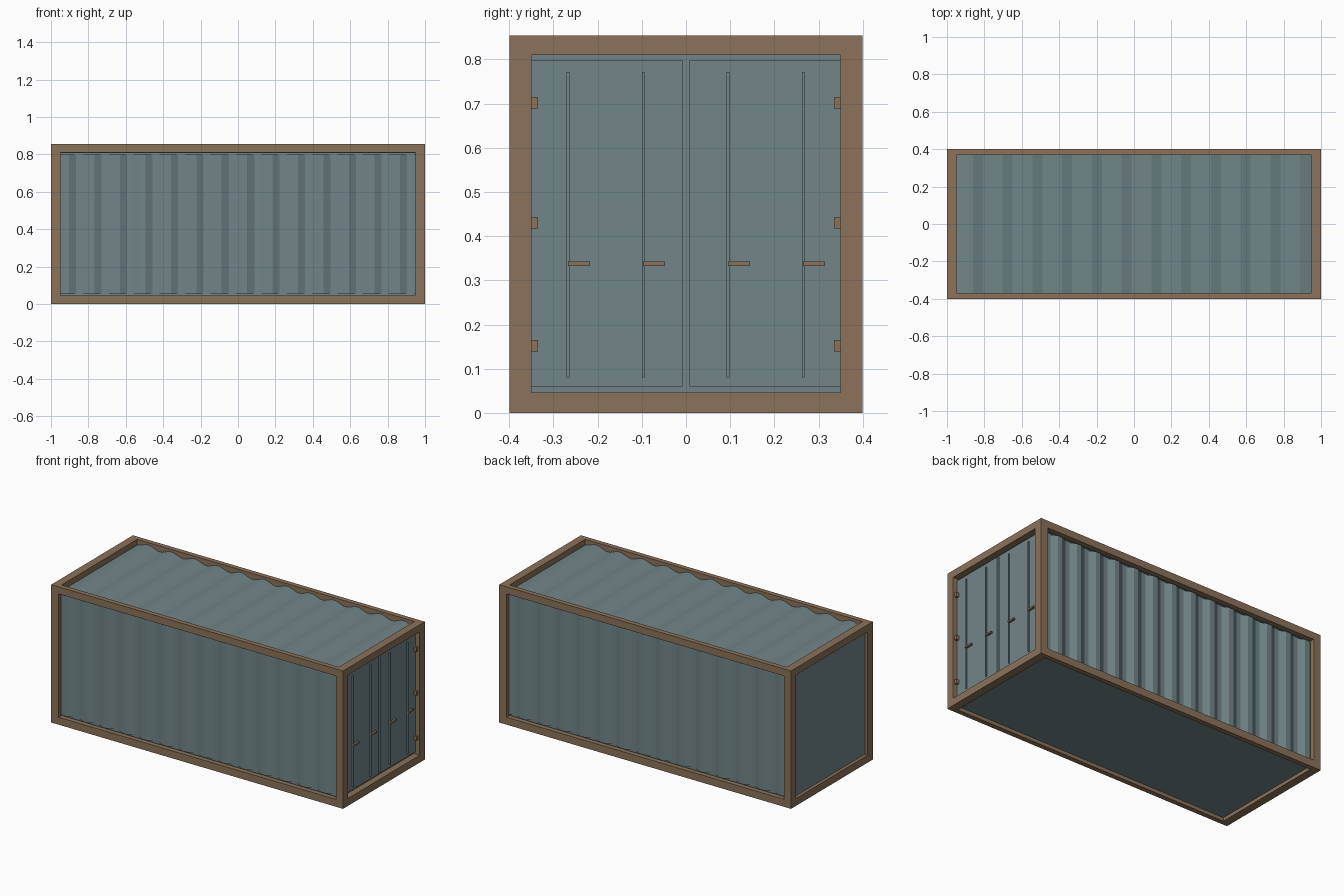
import bpy
import bmesh

if "Cube" in bpy.data.objects:
    bpy.data.objects.remove(bpy.data.objects["Cube"])


def material(name, rgb):
    m = bpy.data.materials.new(name)
    m.diffuse_color = (*rgb, 1)
    m.use_nodes = True
    m.node_tree.nodes["Principled BSDF"].inputs["Base Color"].default_value = m.diffuse_color
    return m


BROWN = material("brown_frame", (0.26, 0.17, 0.10))
SLATE = material("slate_panel", (0.165, 0.235, 0.25))


def finish(bm, name, mat):
    bmesh.ops.recalc_face_normals(bm, faces=bm.faces)
    mesh = bpy.data.meshes.new(name)
    bm.to_mesh(mesh)
    bm.free()
    mesh.materials.append(mat)
    obj = bpy.data.objects.new(name, mesh)
    bpy.context.collection.objects.link(obj)
    return obj


def box(name, x, y, z, mat):
    """Box from (min, max) ranges on each axis."""
    bm = bmesh.new()
    bmesh.ops.create_cube(bm, size=1)
    for v in bm.verts:
        v.co = [r[0] + (r[1] - r[0]) * (c + 0.5) for r, c in zip((x, y, z), v.co)]
    return finish(bm, name, mat)


def side_range(a, b, s):
    return (a, b) if s > 0 else (-b, -a)


def corrugated(name, centres, band, ridge, valley, base, end_depth, place, span):
    """Trapezoid ribs along x, closed to a base depth, swept across span."""
    pts = [(-0.95, base), (-0.95, end_depth[0])]
    for i, c in enumerate(centres):
        d = ridge if i % 2 == 0 else valley
        pts += [(c - band / 2, d), (c + band / 2, d)]
    pts += [(0.95, end_depth[1]), (0.95, base)]
    bm = bmesh.new()
    rings = [[bm.verts.new(place(x, d, t)) for x, d in pts] for t in span]
    n = len(pts)
    for i in range(n):
        j = (i + 1) % n
        bm.faces.new((rings[0][i], rings[0][j], rings[1][j], rings[1][i]))
    for ring in rings:
        bm.faces.new(ring)
    return finish(bm, name, SLATE)


H = 0.854

# Frame: corner posts, long rails and end rails
for sx in (-1, 1):
    px = side_range(0.95, 1.0, sx)
    for sy in (-1, 1):
        box("corner_post", px, side_range(0.35, 0.40, sy), (0, H), BROWN)
    for z in ((0, 0.046), (0.81, H)):
        box("end_rail", px, (-0.35, 0.35), z, BROWN)
for sy in (-1, 1):
    for z in ((0, 0.046), (0.81, H)):
        box("long_rail", (-0.95, 0.95), side_range(0.37, 0.40, sy), z, BROWN)

# Inner body, floor and plain end wall
box("inner_body", (-0.955, 0.955), (-0.36, 0.36), (0.03, 0.812), SLATE)
box("floor", (-0.955, 0.955), (-0.375, 0.375), (0.022, 0.04), SLATE)
box("end_wall", (-0.98, -0.955), (-0.355, 0.355), (0.04, 0.815), SLATE)

# Corrugated side walls
wall_centres = [(k + 0.5) * 0.068 for k in range(-14, 14)]
for sy in (-1, 1):
    corrugated("side_wall", wall_centres, 0.03, 0.383, 0.364, 0.355,
               (0.3735, 0.3735), lambda x, d, t, s=sy: (x, s * d, t), (0.054, 0.80))

# Corrugated roof
roof_centres = [k * 0.0795 for k in range(-11, 12)]
corrugated("roof", roof_centres, 0.026, 0.838, 0.818, 0.808,
           (0.818, 0.818), lambda x, d, t: (x, t, d), (-0.37, 0.37))

# Door end: backing, two leaves, lock rods, handles and hinges
box("door_backing", (0.95, 0.96), (-0.355, 0.355), (0.04, 0.815), SLATE)
for sy in (-1, 1):
    box("door_leaf", (0.955, 0.972), side_range(0.008, 0.35, sy), (0.06, 0.798), SLATE)
    for z in (0.152, 0.43, 0.702):
        box("hinge", (0.965, 0.99), side_range(0.335, 0.352, sy),
            (z - 0.013, z + 0.013), BROWN)
for y in (-0.267, -0.097, 0.095, 0.265):
    box("lock_rod", (0.97, 0.98), (y - 0.003, y + 0.003), (0.08, 0.772), SLATE)
    box("door_handle", (0.972, 0.985), (y, y + 0.05), (0.333, 0.343), BROWN)
